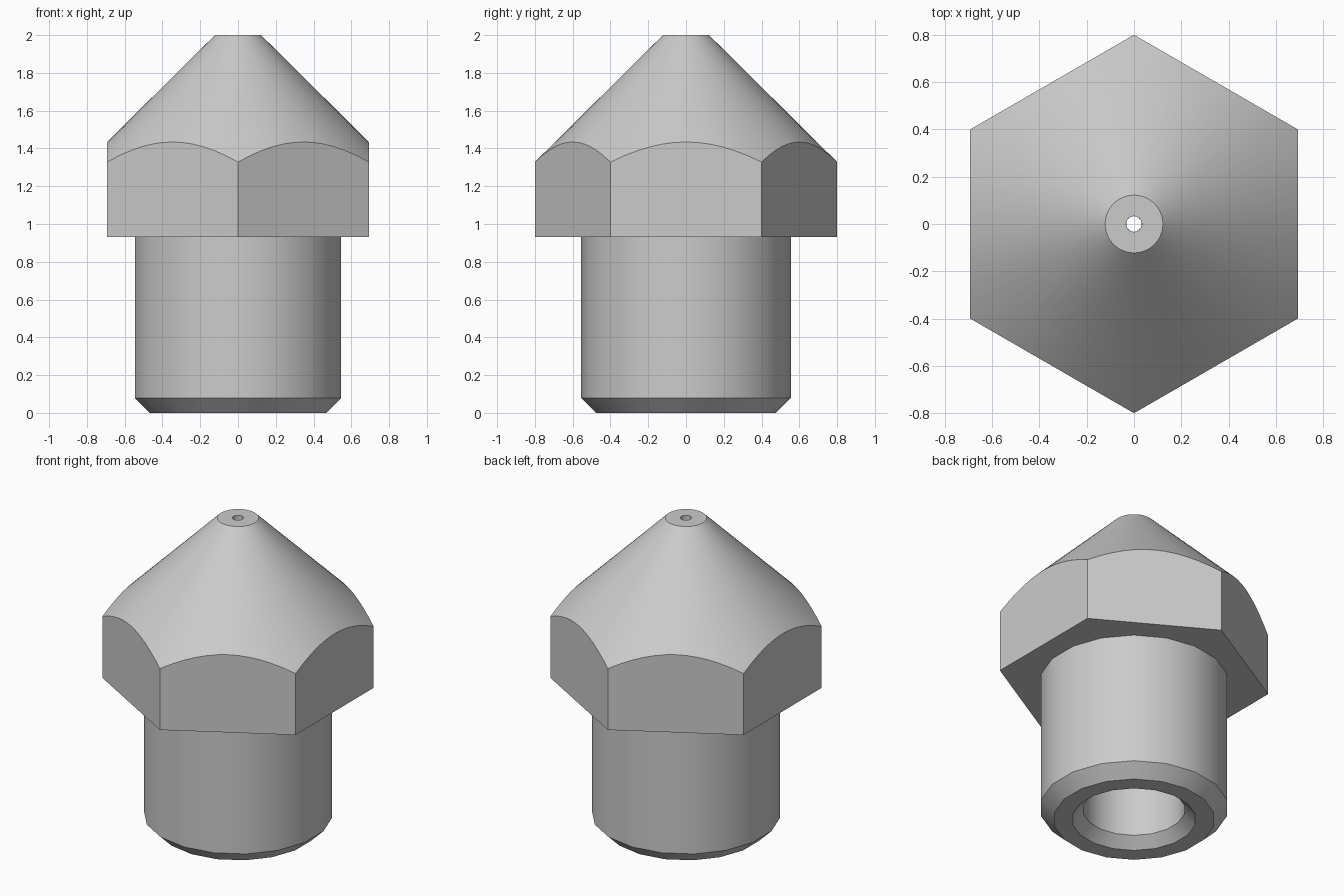
import bpy, bmesh, math

cube = bpy.data.objects.get("Cube")
if cube:
    bpy.data.objects.remove(cube, do_unlink=True)

metal = bpy.data.materials.new("light grey metal")
metal.use_nodes = True
grey = (0.6, 0.6, 0.6, 1)
metal.diffuse_color = grey
metal.node_tree.nodes["Principled BSDF"].inputs["Base Color"].default_value = grey

APOTHEM = 0.693      # half the width across the hexagon flats
TIP_R, ORIFICE_R = 0.122, 0.033
HEX_BASE, BORE_END = 0.93, 1.8


def hex_radius(a):
    """Distance from the axis to the hexagon outline, flats facing +x and -x."""
    third = math.pi / 3
    return APOTHEM / math.cos(a - third * round(a / third))


def cone_height(r):
    return 2 - (r - TIP_R) * 0.991


def loft(name, rings, sides):
    """Skin rings; each ring maps an angle to (radius, height)."""
    bm = bmesh.new()
    loops = []
    for ring in rings:
        loop = []
        for i in range(sides):
            a = -math.pi / 2 + math.tau * i / sides
            r, z = ring(a)
            loop.append(bm.verts.new((r * math.cos(a), r * math.sin(a), z)))
        loops.append(loop)
    for low, high in zip(loops, loops[1:]):
        for i in range(sides):
            j = (i + 1) % sides
            bm.faces.new((low[i], low[j], high[j], high[i]))
    mesh = bpy.data.meshes.new(name)
    bm.to_mesh(mesh)
    bm.free()
    mesh.materials.append(metal)
    obj = bpy.data.objects.new(name, mesh)
    bpy.context.collection.objects.link(obj)
    bpy.ops.object.select_all(action="DESELECT")
    obj.select_set(True)
    bpy.context.view_layer.objects.active = obj
    bpy.ops.object.shade_smooth_by_angle(angle=math.radians(30))
    return obj


def circle(r, z):
    return lambda a: (r, z)


# Hexagonal head, conical tip and fine orifice
loft("hex_head_and_tip", [
    circle(0.5, HEX_BASE),
    lambda a: (hex_radius(a), HEX_BASE),
    lambda a: (hex_radius(a), cone_height(hex_radius(a))),
    circle(TIP_R, 2),
    circle(ORIFICE_R, 2),
    circle(ORIFICE_R, BORE_END),
], 72)

# Chamfered shank with its countersunk bore, listed from the inside out
loft("shank_and_bore", [
    circle(ORIFICE_R, BORE_END),
    circle(0.30, 1.53),
    circle(0.30, 0.065),
    circle(0.365, 0),
    circle(0.475, 0),
    circle(0.555, 0.078),
    circle(0.555, HEX_BASE),
], 18)
